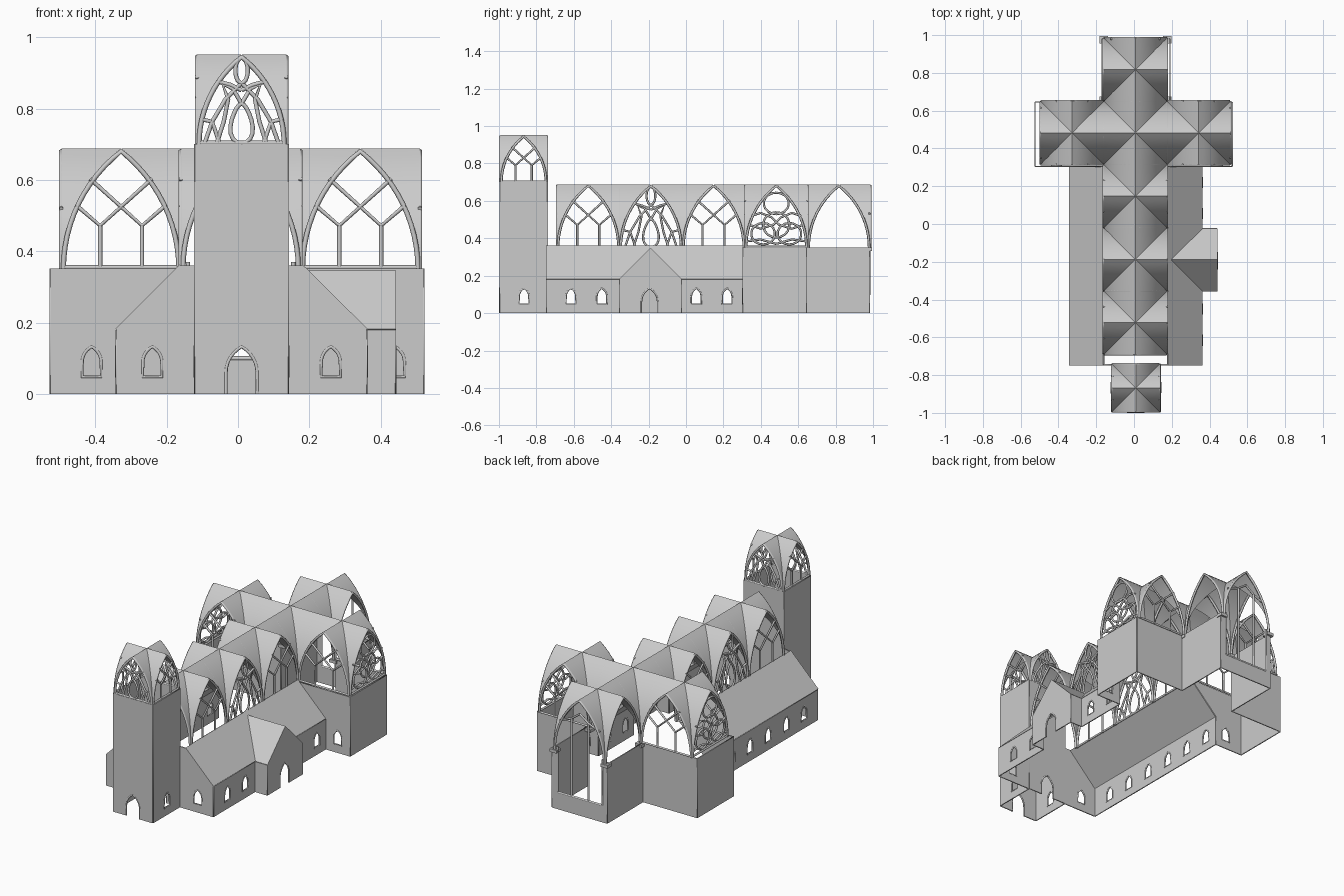
import bpy, bmesh, math
from mathutils import Matrix

if "Cube" in bpy.data.objects:
    bpy.data.objects.remove(bpy.data.objects["Cube"])

CX = 0.0075          # axis of the nave
BAY, H, Z0 = 0.335, 0.338, 0.35   # vault bay width, rise and springing height
AX = {'x': ((1, 0, 0), (0, 0, 1), (0, -1, 0)), 'y': ((0, 1, 0), (0, 0, 1), (1, 0, 0))}


def frame(plane, c):
    m = Matrix(AX[plane]).transposed().to_4x4()
    m.translation = (0, c, 0) if plane == 'x' else (c, 0, 0)
    return m


def arc(a, h, n=10):
    """Half of a pointed arch, from springing (a, 0) to apex (0, h)."""
    r = (a * a + h * h) / (2 * a)
    end = math.acos((r - a) / r)
    return [(a - r + r * math.cos(end * i / n), r * math.sin(end * i / n)) for i in range(n + 1)]


def arch(cx, a, base, spring, top, n=6):
    right = arc(a, top - spring, n)
    pts = [(cx - x, spring + z) for x, z in right] + [(cx + x, spring + z) for x, z in right[-2::-1]]
    if base < spring:
        pts = [(cx - a, base)] + pts + [(cx + a, base)]
    return pts


def add_curve(name, lines, plane, c, flat=0, radius=0, closed=()):
    """Flat sheet with holes, or round bars, drawn in an upright plane."""
    cu = bpy.data.curves.new(name, 'CURVE')
    cu.dimensions = '2D' if flat else '3D'
    cu.fill_mode = 'BOTH' if flat else 'FULL'
    cu.extrude, cu.bevel_depth, cu.bevel_resolution = flat, radius, 1
    cu.use_fill_caps = not flat
    for k, pts in enumerate(lines):
        s = cu.splines.new('POLY')
        s.points.add(len(pts) - 1)
        for p, q in zip(s.points, pts):
            p.co = (q[0], q[1], 0, 1)
        s.use_cyclic_u = bool(flat) or k in closed
    tmp = bpy.data.objects.new(name + "_tmp", cu)
    bpy.context.collection.objects.link(tmp)
    bpy.context.view_layer.update()
    me = bpy.data.meshes.new_from_object(tmp.evaluated_get(bpy.context.evaluated_depsgraph_get()))
    bpy.data.objects.remove(tmp)
    ob = bpy.data.objects.new(name, me)
    ob.matrix_world = frame(plane, c)
    bpy.context.collection.objects.link(ob)
    return ob


def add_mesh(name, verts, faces, thick=0):
    me = bpy.data.meshes.new(name)
    me.from_pydata(verts, [], faces)
    ob = bpy.data.objects.new(name, me)
    bpy.context.collection.objects.link(ob)
    if thick:
        m = ob.modifiers.new("thickness", 'SOLIDIFY')
        m.thickness, m.offset = thick, 0
    return ob


def wall(name, plane, c, a0, a1, h, windows=(), door=None, top=None):
    base = [(a0, 0)]
    trims = []
    if door is not None:
        base += arch(door, 0.042, 0, 0.06, 0.13)
        trims.append(arch(door, 0.044, 0, 0.06, 0.133))
    outline = base + [(a1, 0)] + (top or [(a1, h), (a0, h)])
    holes = [arch(w, 0.025, 0.05, 0.09, 0.13) for w in windows]
    add_curve(name, [outline] + holes, plane, c, flat=0.003)
    n = len(trims)
    trims += [arch(w, 0.027, 0.048, 0.09, 0.133) for w in windows]
    if trims:
        add_curve(name + "_trim", trims, plane, c, radius=0.005, closed=range(n, len(trims)))


def vault(name, cx, cy, z0, w, h):
    """Cross vault: four webs ruled from the groins out to the wall arches."""
    a = w / 2
    half = arc(a, h, 12)
    prof = [(-x, z) for x, z in half] + half[-2::-1]
    bm = bmesh.new()
    for k in range(4):
        co, si = round(math.cos(k * math.pi / 2)), round(math.sin(k * math.pi / 2))
        rows = []
        for u, z in prof:
            rows.append([bm.verts.new((cx + co * u - si * v, cy + si * u + co * v, z0 + z)) for v in (a, abs(u))])
        for p, q in zip(rows, rows[1:]):
            bm.faces.new((p[0], p[1], q[1], q[0]))
    bmesh.ops.remove_doubles(bm, verts=bm.verts, dist=1e-5)
    bmesh.ops.recalc_face_normals(bm, faces=bm.faces)
    ob = add_mesh(name, [], [])
    bm.to_mesh(ob.data)
    bm.free()
    ob.data.shade_smooth()
    ob.data.set_sharp_from_angle(angle=math.radians(40))
    # ribs on the four wall arches
    for p, mid, c in (('x', cx, cy - a), ('x', cx, cy + a), ('y', cy, cx - a), ('y', cy, cx + a)):
        add_curve(name + "_rib", [arch(mid, a - 0.006, z0, z0, z0 + h - 0.008, 12)], p, c, radius=0.007)


def oval(cx, cy, rx, ry, pinch=0.0, n=18):
    return [(cx + rx * math.sin(t) * (1 - pinch * math.cos(t)), cy - ry * math.cos(t) * -1)
            for t in (2 * math.pi * i / n for i in range(n + 1))]


def both(lines):
    return lines + [[(-x, y) for x, y in l] for l in lines]


SILL = [[(-0.98, 0.015), (0.98, 0.015)]]
TRACERY = {
    'lattice': SILL + both([[(-.35, 0), (-.35, .36)], [(-.75, .53), (-.35, .36), (.52, .75)]]),
    'flowing': SILL + [oval(0, .82, .14, .14), oval(0, .23, .24, .22, .35)] + both([
        [(-.82, .02), (-.66, .25), (-.36, .5), (0, .68)],
        [(-.55, .02), (-.4, .25), (-.3, .5), (-.42, .66), (-.2, .62), (0, .45)],
        [(-.55, .7), (-.25, .66), (0, .6)],
        [(-.92, .28), (-.66, .25), (-.5, .02)]]),
    'circles': SILL + [oval(0, .70, .40, .17), oval(0, .36, .42, .2)] + both([
        oval(-.42, .22, .38, .17),
        [(-.95, .1), (-.5, .13), (0, .06)],
        [(-.8, .5), (-.5, .55), (-.15, .48), (.1, .36), (.5, .3), (.85, .36)]]),
}


def tracery(name, kind, plane, mid, c, z0=Z0, w=BAY, h=H):
    lines = [[(mid + u * w / 2, z0 + v * h) for u, v in l] for l in TRACERY[kind]]
    add_curve(name, lines, plane, c, radius=0.006)


# vaults over nave, crossing, choir, transepts and tower
ys = [-0.69 + BAY * (i + 0.5) for i in range(5)]
L, R = CX - BAY / 2, CX + BAY / 2
for i, y in enumerate(ys):
    vault("nave_vault_%d" % i, CX, y, Z0, BAY, H)
for s in (-1, 1):
    vault("transept_vault", CX + s * BAY, ys[3], Z0, BAY, H)
vault("tower_vault", 0.01, -0.868, 0.70, 0.25, 0.252)

# window tracery
for x in (L, R):
    for i, kind in enumerate(('lattice', 'flowing', 'lattice')):
        tracery("nave_tracery", kind, 'y', ys[i], x)
for s in (-1, 1):
    tracery("transept_end_tracery", 'circles', 'y', ys[3], CX + s * 1.5 * BAY)
    for t in (-.5, .5):
        tracery("transept_side_tracery", 'lattice', 'x', CX + s * BAY, ys[3] + t * BAY)
    tracery("tower_side_tracery", 'lattice', 'y', -0.868, 0.01 + s * 0.125, 0.70, 0.25, 0.252)
    tracery("tower_tracery", 'flowing', 'x', 0.01, -0.868 + s * 0.125, 0.70, 0.25, 0.252)

# tower shaft
wall("tower_front", 'x', -0.995, -0.12, 0.14, 0.70, door=0.01)
wall("tower_back", 'x', -0.742, -0.12, 0.14, 0.70, door=0.01)
for x in (-0.12, 0.14):
    wall("tower_side", 'y', x, -0.995, -0.742, 0.70, windows=[-0.866])

# aisle walls and ends
aisle = [-0.615, -0.45, -0.28, -0.11, 0.055, 0.22]
wall("left_aisle_wall", 'y', -0.34, -0.745, 0.305, 0.18, windows=aisle)
wall("right_aisle_wall_front", 'y', 0.36, -0.745, -0.355, 0.18, windows=aisle[:2])
wall("right_aisle_wall_back", 'y', 0.36, -0.025, 0.305, 0.18, windows=aisle[4:])
wall("left_aisle_end", 'x', -0.745, -0.34, -0.12, 0, [-0.24], top=[(-0.12, .36), (-0.16, .36), (-0.34, .18)])
wall("right_aisle_end", 'x', -0.745, 0.14, 0.36, 0, [0.26], top=[(0.36, .18), (0.18, .36), (0.14, .36)])

# aisle roofs
for x0, x1 in ((-0.34, -0.16), (0.36, 0.178)):
    add_mesh("aisle_roof", [(x0, -.748, .18), (x0, .305, .18), (x1, .305, .36), (x1, -.748, .36)], [(0, 1, 2, 3)], 0.008)

# side porch with gable
wall("porch_front", 'y', 0.44, -0.355, -0.025, 0, door=-0.195, top=[(-0.025, .18), (-0.19, .342), (-0.355, .18)])
for y in (-0.355, -0.025):
    wall("porch_side", 'x', y, 0.36, 0.44, 0.18)
    add_mesh("porch_roof", [(.443, y, .18), (.36, y, .18), (.192, -.19, .345), (.443, -.19, .345)], [(0, 1, 2, 3)], 0.005)

# transept walls
wall("left_transept_front", 'x', 0.305, -0.525, -0.34, 0, [-0.41], top=[(-.34, .18), (-.165, .352), (-.525, .352)])
wall("right_transept_front", 'x', 0.305, 0.36, 0.52, 0, [0.44], top=[(.52, .352), (.18, .352), (.36, .18)])
for x in (-0.525, 0.52):
    wall("transept_end", 'y', x, 0.305, 0.645, 0.352)
wall("left_transept_back", 'x', 0.645, -0.525, -0.17, 0.352)
wall("right_transept_back", 'x', 0.645, 0.19, 0.52, 0.352)

# choir walls, with the tall end window cut down into the back wall
for x in (-0.17, 0.19):
    wall("choir_side", 'y', x, 0.645, 0.98, 0.352)
wall("choir_back", 'x', 0.98, -0.17, 0.19, 0,
     top=[(.19, .352), (.155, .352), (.155, .1), (-.14, .1), (-.14, .352), (-.17, .352)])
bars = [[(x, .1), (x, .56)] for x in (CX - .055, CX + .055)]
bars += [[(-.14, .1), (.155, .1)], [(-.14, .1), (-.14, .37)], [(.155, .1), (.155, .37)]]
bars += [[(CX + s * .13, .53), (CX + s * .055, .56), (CX, .6)] for s in (-1, 1)]
add_curve("choir_window_bars", bars, 'x', 0.98, radius=0.006)

# small capitals under the choir arches
for x in (L, R):
    for y in (0.655, 0.975):
        bpy.ops.mesh.primitive_cube_add(size=1, location=(x, y, 0.342))
        cap = bpy.context.object
        cap.name = "capital"
        cap.scale = (0.045, 0.04, 0.018)
